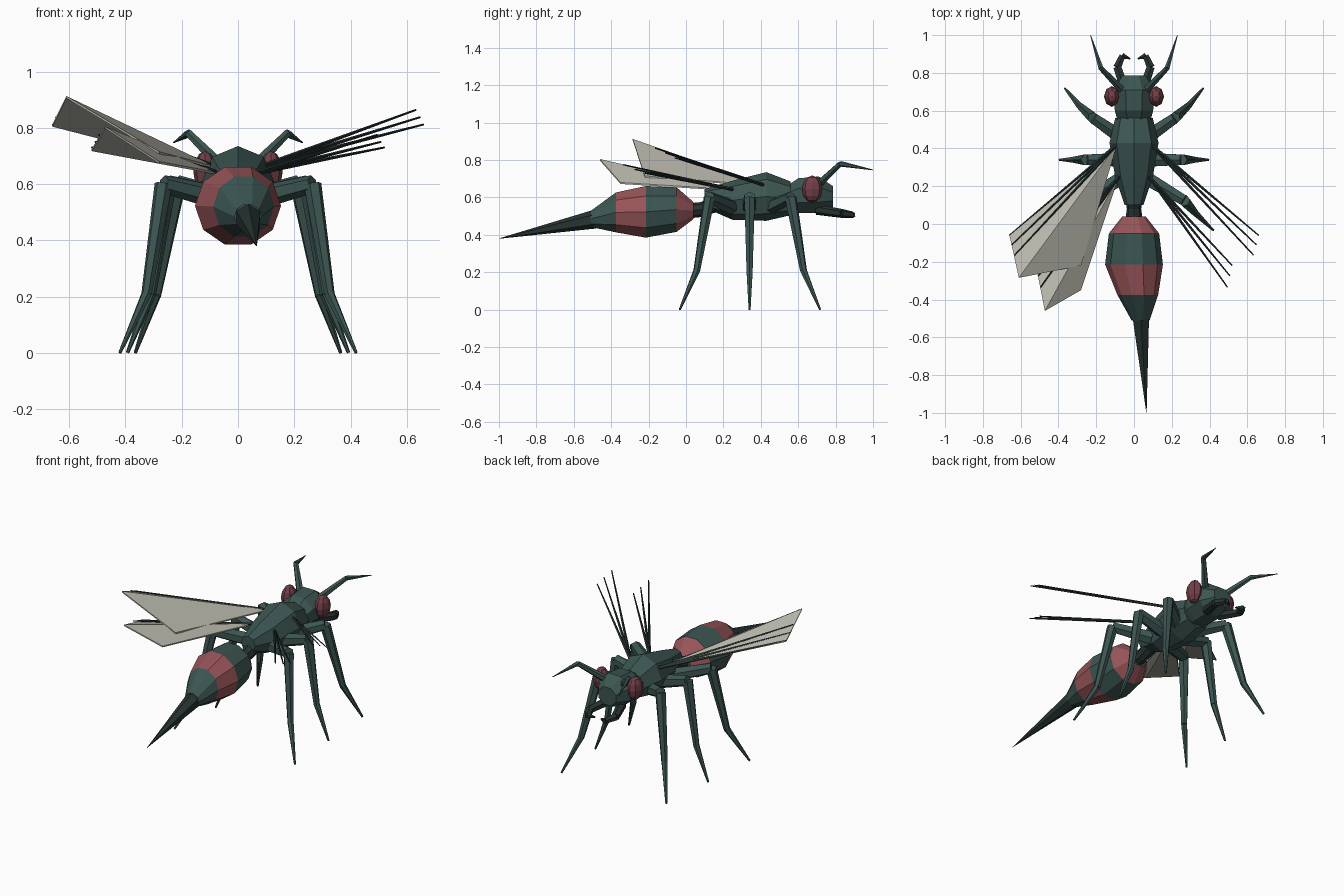
import bpy, bmesh, math
from mathutils import Vector, Matrix

if "Cube" in bpy.data.objects:
    bpy.data.objects.remove(bpy.data.objects["Cube"])


def material(name, colour):
    m = bpy.data.materials.new(name)
    m.use_nodes = True
    rgba = (*colour, 1)
    m.diffuse_color = rgba
    m.node_tree.nodes["Principled BSDF"].inputs["Base Color"].default_value = rgba
    return m


GREEN = material("deep green", (0.045, 0.092, 0.085))
DARK = material("dark green", (0.02, 0.034, 0.032))
PINK = material("dusty red", (0.32, 0.092, 0.1))
EYE = material("dark red", (0.17, 0.05, 0.065))
WING = material("pale grey", (0.47, 0.46, 0.4))


def finish(name, bm, *mats):
    bmesh.ops.recalc_face_normals(bm, faces=bm.faces)
    mesh = bpy.data.meshes.new(name)
    bm.to_mesh(mesh)
    bm.free()
    for m in mats:
        mesh.materials.append(m)
    ob = bpy.data.objects.new(name, mesh)
    bpy.context.collection.objects.link(ob)
    return ob


def body(name, rings, sides, start, mats, bands=None):
    """Loft upright rings (y, centre x, centre z, radius x, radius z)."""
    bm = bmesh.new()
    loops = []
    for y, cx, cz, rx, rz in rings:
        angles = [start + math.tau * i / sides for i in range(sides)]
        loops.append([bm.verts.new((cx + rx * math.cos(a), y, cz + rz * math.sin(a)))
                      for a in angles])
    for k, (a, b) in enumerate(zip(loops, loops[1:])):
        for i in range(sides):
            j = (i + 1) % sides
            f = bm.faces.new((a[i], a[j], b[j], b[i]))
            f.material_index = bands[k] if bands else 0
    bm.faces.new(loops[0])
    bm.faces.new(loops[-1])
    return finish(name, bm, *mats)


def limb(name, points, radii, mat, sides=6):
    """Chain of tapered segments through the points."""
    bm = bmesh.new()
    for p, q, r, s in zip(points, points[1:], radii, radii[1:]):
        p, q = Vector(p), Vector(q)
        turn = (q - p).to_track_quat('Z', 'Y').to_matrix().to_4x4()
        bmesh.ops.create_cone(bm, cap_ends=True, segments=sides, radius1=r, radius2=s,
                              depth=(q - p).length,
                              matrix=Matrix.Translation((p + q) / 2) @ turn)
    return finish(name, bm, mat)


def flip(points, s):
    return [(x * s, y, z) for x, y, z in points]


# Thorax, head and waist
body("thorax", [(0.1, 0, 0.595, 0.05, 0.05), (0.25, 0, 0.585, 0.1, 0.105),
                (0.43, 0, 0.605, 0.13, 0.13), (0.56, 0, 0.595, 0.1, 0.09)],
     8, 0, [GREEN])
body("head", [(0.55, 0, 0.595, 0.095, 0.08), (0.6, 0, 0.61, 0.11, 0.1),
              (0.71, 0, 0.615, 0.115, 0.105), (0.785, 0, 0.605, 0.066, 0.06)],
     8, math.pi / 8, [GREEN])
body("waist", [(0.03, 0, 0.53, 0.045, 0.04), (0.08, 0, 0.535, 0.038, 0.04),
               (0.16, 0, 0.57, 0.05, 0.05)], 8, 0, [DARK])

# Banded abdomen and sting
body("abdomen", [(-0.51, 0.035, 0.485, 0.048, 0.045), (-0.375, 0.02, 0.52, 0.108, 0.112),
                 (-0.215, 0, 0.523, 0.153, 0.145), (-0.05, 0, 0.535, 0.133, 0.125),
                 (0.04, 0, 0.53, 0.062, 0.048)],
     10, 0, [GREEN, PINK], [0, 1, 0, 1])
limb("sting", [(0.036, -0.49, 0.483), (0.066, -1, 0.38)], [0.05, 0.001], DARK)

# Legs: hip, knee, ankle, foot
LEGS = {
    "front": [(0.07, 0.46, 0.55), (0.215, 0.56, 0.6), (0.29, 0.628, 0.21), (0.365, 0.717, 0)],
    "middle": [(0.07, 0.34, 0.55), (0.25, 0.34, 0.6), (0.31, 0.34, 0.21), (0.393, 0.34, 0)],
    "rear": [(0.07, 0.24, 0.55), (0.265, 0.125, 0.6), (0.325, 0.058, 0.21), (0.42, -0.033, 0)],
}
# Wing veins and membrane corners: root, then outline
WINGS = {
    "fore": ((0.09, 0.42, 0.665),
             [(0.66, -0.055, 0.812), (0.61, -0.285, 0.913), (0.28, -0.22, 0.715)],
             [(0.66, -0.06, 0.812), (0.648, -0.11, 0.838), (0.633, -0.165, 0.864)]),
    "hind": ((0.08, 0.25, 0.643),
             [(0.52, -0.215, 0.725), (0.472, -0.46, 0.805), (0.28, -0.35, 0.68)],
             [(0.52, -0.22, 0.73), (0.508, -0.275, 0.75), (0.495, -0.335, 0.775)]),
}

for side, s in (("left", 1), ("right", -1)):
    for part, pts in LEGS.items():
        limb(f"{part}_leg_{side}", flip(pts, s), [0.042, 0.032, 0.019, 0.006], GREEN)

    # Eyes
    bm = bmesh.new()
    bmesh.ops.create_uvsphere(bm, u_segments=8, v_segments=6, radius=1)
    bmesh.ops.transform(bm, verts=bm.verts, matrix=Matrix.Translation((0.117 * s, 0.675, 0.645))
                        @ Matrix.Diagonal((0.042, 0.055, 0.072, 1)))
    finish(f"eye_{side}", bm, EYE)

    # Antennae and jaws
    limb(f"antenna_{side}", flip([(0.065, 0.71, 0.67), (0.175, 0.825, 0.78), (0.23, 1, 0.747)], s),
         [0.022, 0.015, 0.002], GREEN)
    limb(f"jaw_{side}", flip([(0.045, 0.7, 0.535), (0.088, 0.83, 0.515),
                              (0.062, 0.89, 0.507), (0.02, 0.875, 0.503)], s),
         [0.028, 0.024, 0.018, 0.004], DARK)

    # Veins on both sides
    for part, (root, outline, tips) in WINGS.items():
        for n, tip in enumerate(tips):
            limb(f"{part}_wing_vein_{side}_{n + 1}", flip([root, tip], s),
                 [0.009, 0.0035], DARK, 4)

# Membranes cover the right wings only
for part, (root, outline, tips) in WINGS.items():
    bm = bmesh.new()
    quad = flip([root] + outline, -1)
    top = [bm.verts.new(p) for p in quad]
    low = [bm.verts.new((x, y, z - 0.008)) for x, y, z in quad]
    for a, b in ((0, 2), (2, 0)):
        i = (a + 1) % 4
        bm.faces.new([top[k] for k in (a, i, b)])
        bm.faces.new([low[k] for k in (b, i, a)])
    for i in range(4):
        j = (i + 1) % 4
        bm.faces.new((top[i], top[j], low[j], low[i]))
    finish(f"{part}_wing_membrane_right", bm, WING)
